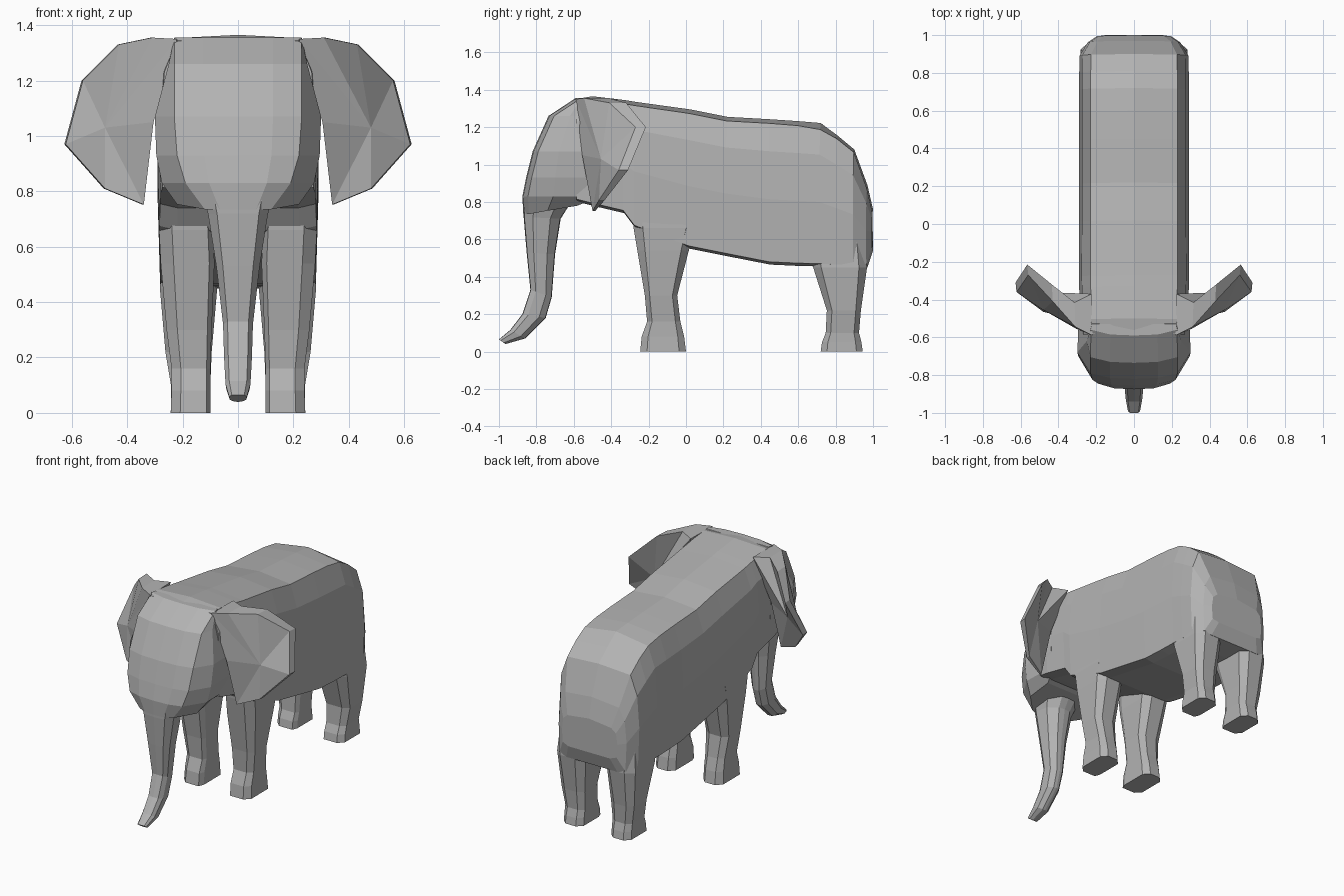
import bpy, bmesh
from mathutils import Vector

# Hide: mid grey
hide = bpy.data.materials.new("grey_hide")
hide.diffuse_color = (0.45, 0.45, 0.45, 1)


def finish(name, bm, mirror=False):
    bmesh.ops.recalc_face_normals(bm, faces=bm.faces)
    me = bpy.data.meshes.new(name)
    bm.to_mesh(me)
    bm.free()
    me.materials.append(hide)
    ob = bpy.data.objects.new(name, me)
    bpy.context.collection.objects.link(ob)
    if mirror:
        ob.modifiers.new("mirror", "MIRROR").use_mirror_merge = False
    return ob


def loft(name, rings, mirror=False):
    """Skin a list of equal-length rings and cap both ends."""
    bm = bmesh.new()
    loops = [[bm.verts.new(p) for p in r] for r in rings]
    for a, b in zip(loops, loops[1:]):
        for i in range(len(a)):
            j = (i + 1) % len(a)
            bm.faces.new((a[i], a[j], b[j], b[i]))
    bm.faces.new(loops[0])
    bm.faces.new(loops[-1])
    return finish(name, bm, mirror)


def symmetric(half):
    """Close a half ring (first and last points on x = 0)."""
    return half + [(-x, y, z) for x, y, z in half[-2:0:-1]]


# Body: slices along y (y, top, bottom, half width, drop of the shoulder edge)
slices = [(-0.58, 1.352, 0.80, 0.28, 0.008), (-0.50, 1.365, 0.78, 0.288, 0.012),
          (-0.33, 1.345, 0.74, 0.29, 0.02), (-0.27, 1.335, 0.66, 0.292, 0.02),
          (0.02, 1.295, 0.55, 0.29, 0.022), (0.22, 1.255, 0.51, 0.29, 0.022),
          (0.45, 1.242, 0.465, 0.29, 0.022), (0.60, 1.232, 0.458, 0.29, 0.024),
          (0.72, 1.222, 0.455, 0.29, 0.035), (0.81, 1.155, 0.45, 0.29, 0.018),
          (0.90, 1.08, 0.45, 0.288, 0.015), (0.97, 0.89, 0.45, 0.245, 0.02),
          (1.0, 0.76, 0.54, 0.20, 0.02)]
rings = []
for y, t, b, w, d in slices:
    h = t - b
    rings.append(symmetric([
        (0, y, t), (w * 0.79, y - 0.003, t - d), (w * 0.95, y - 0.006, t - 0.22 * h),
        (w, y - 0.008, b + 0.45 * h), (w * 0.97, y - 0.006, b + 0.015),
        (w * 0.75, y, b), (0, y, b)]))
loft("body", rings)

# Head: horizontal slices (z, front y, front half width, side half width, side y, back y)
levels = [(1.355, -0.59, 0.228, 0.23, -0.56, -0.53), (1.26, -0.735, 0.23, 0.25, -0.62, -0.46),
          (1.07, -0.82, 0.23, 0.30, -0.68, -0.46), (0.93, -0.855, 0.22, 0.295, -0.70, -0.46),
          (0.83, -0.875, 0.19, 0.275, -0.71, -0.46), (0.735, -0.87, 0.12, 0.22, -0.74, -0.58)]
rings = []
for z, yf, wf, ws, ys, yb in levels:
    rear = z if z > 0.8 else z + 0.045
    rings.append(symmetric([(0, yf, z), (wf * 0.55, yf + 0.005, z), (wf, yf + 0.03, z),
                            (ws, ys, z + (rear - z) * 0.4), (ws * 0.97, yb, rear),
                            (0, yb, rear)]))
loft("head", rings)

# Trunk: front and back points of each ring plus half width
spine = [(-0.87, 0.80, -0.62, 0.79, 0.13), (-0.868, 0.72, -0.67, 0.71, 0.108),
         (-0.852, 0.53, -0.70, 0.52, 0.078), (-0.832, 0.33, -0.718, 0.29, 0.054),
         (-0.875, 0.20, -0.75, 0.18, 0.05), (-0.94, 0.115, -0.86, 0.07, 0.045),
         (-1.0, 0.065, -0.965, 0.04, 0.032)]
rings = []
for yf, zf, yb, zb, w in spine:
    f, b = Vector((0, yf, zf)), Vector((0, yb, zb))
    side = lambda k, x: tuple(f.lerp(b, k) + Vector((x, 0, 0)))
    rings.append(symmetric([tuple(f), side(0.02, w * 0.7), side(0.25, w),
                            side(0.72, w * 0.92), side(0.98, w * 0.4), tuple(b)]))
loft("trunk", rings)


# Legs: eight-sided rings (z, front y, back y, inner x, outer x)
def leg(name, rows):
    rings = []
    for z, y0, y1, x0, x1 in rows:
        cx, cy = (x1 - x0) * 0.24, (y1 - y0) * 0.15
        rings.append([(x0 + cx * 0.4, y0, z), (x1 - cx, y0, z), (x1, y0 + cy, z), (x1, y1 - cy, z),
                      (x1 - cx, y1, z), (x0 + cx, y1, z), (x0, y1 - cy, z), (x0, y0 + cy, z)])
    loft(name, rings, mirror=True)


leg("front_legs", [(0.80, -0.29, 0.03, 0.10, 0.28), (0.66, -0.28, 0.05, 0.09, 0.285),
                   (0.54, -0.26, 0.015, 0.085, 0.279), (0.30, -0.22, -0.047, 0.095, 0.258),
                   (0.16, -0.208, -0.03, 0.10, 0.24), (0.08, -0.237, -0.01, 0.10, 0.24),
                   (0, -0.245, 0, 0.10, 0.243)])
leg("hind_legs", [(0.60, 0.64, 0.96, 0.06, 0.27), (0.45, 0.68, 0.968, 0.075, 0.282),
                  (0.22, 0.753, 0.935, 0.095, 0.262), (0.10, 0.747, 0.925, 0.10, 0.242),
                  (0.05, 0.727, 0.938, 0.10, 0.242), (0, 0.72, 0.945, 0.10, 0.243)])

# Ears: front sheet fanned round a hub, matching back sheet, rim (x, y, z, thickness)
outline = [(0.22, -0.59, 1.35, 0.22), (0.31, -0.545, 1.355, 0.13), (0.43, -0.41, 1.33, 0.09),
           (0.56, -0.27, 1.20, 0.055), (0.622, -0.36, 0.97, 0.05), (0.48, -0.465, 0.81, 0.03),
           (0.34, -0.50, 0.752, 0.015), (0.305, -0.555, 1.05, 0.12)]
bm = bmesh.new()
front = [bm.verts.new((x, y, z)) for x, y, z, t in outline]
back = [bm.verts.new((x + 0.005, y + t, z)) for x, y, z, t in outline]
hub_front = bm.verts.new((0.48, -0.455, 1.03))
hub_back = bm.verts.new((0.48, -0.36, 1.03))
for i in range(len(front)):
    j = (i + 1) % len(front)
    bm.faces.new((front[i], front[j], hub_front))
    bm.faces.new((back[j], back[i], hub_back))
    bm.faces.new((front[j], front[i], back[i], back[j]))
finish("ears", bm, mirror=True)
